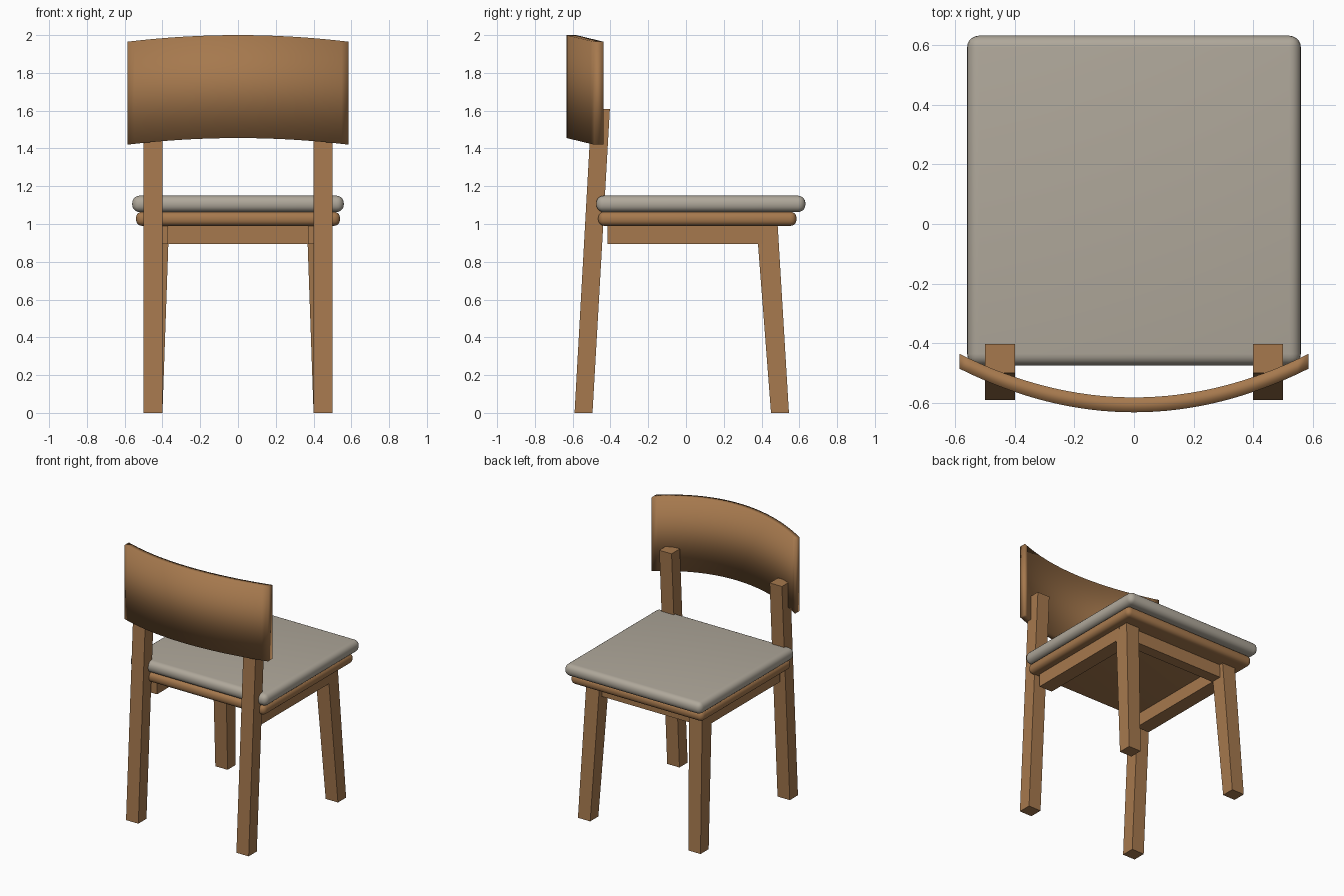
import bpy, bmesh

cube = bpy.data.objects.get("Cube")
if cube:
    bpy.data.objects.remove(cube, do_unlink=True)


def make_material(name, color):
    mat = bpy.data.materials.new(name)
    mat.use_nodes = True
    mat.diffuse_color = color
    mat.node_tree.nodes["Principled BSDF"].inputs["Base Color"].default_value = color
    return mat


WOOD = make_material("warm wood", (0.38, 0.19, 0.075, 1))
FABRIC = make_material("grey beige fabric", (0.43, 0.39, 0.325, 1))


def finish(name, bm, mat):
    bmesh.ops.recalc_face_normals(bm, faces=bm.faces)
    mesh = bpy.data.meshes.new(name)
    bm.to_mesh(mesh)
    bm.free()
    mesh.materials.append(mat)
    obj = bpy.data.objects.new(name, mesh)
    bpy.context.collection.objects.link(obj)
    return obj


def block(name, low, high, z0, z1, mat=WOOD):
    """Box lofted between two rectangles given as (x0, x1, y0, y1)."""
    bm = bmesh.new()
    bmesh.ops.create_cube(bm, size=1)
    for v in bm.verts:
        x0, x1, y0, y1 = high if v.co.z > 0 else low
        v.co = (x1 if v.co.x > 0 else x0, y1 if v.co.y > 0 else y0,
                z1 if v.co.z > 0 else z0)
    return finish(name, bm, mat)


def mirrored(rect, side):
    x0, x1, y0, y1 = rect
    return (x0, x1, y0, y1) if side > 0 else (-x1, -x0, y0, y1)


def rounded_slab(name, rect, z0, z1, radius, mat):
    obj = block(name, rect, rect, z0, z1, mat)
    bevel = obj.modifiers.new("rounding", "BEVEL")
    bevel.width = radius
    bevel.segments = 5
    bpy.ops.object.select_all(action="DESELECT")
    obj.select_set(True)
    bpy.context.view_layer.objects.active = obj
    bpy.ops.object.modifier_apply(modifier=bevel.name)
    bpy.ops.object.shade_smooth_by_angle()


# Legs and side rails
for side, label in ((1, "left"), (-1, "right")):
    block(label + "_backrest_leg", mirrored((0.40, 0.50, -0.59, -0.495), side),
          mirrored((0.40, 0.50, -0.50, -0.403), side), 0, 1.61)
    block(label + "_seat_leg", mirrored((0.40, 0.50, 0.45, 0.545), side),
          mirrored((0.365, 0.472, 0.373, 0.485), side), 0, 1.0)
    rail = mirrored((0.37, 0.475, -0.415, 0.41), side)
    block(label + "_side_rail", rail, rail, 0.895, 1.0)

# Cross rail between the seat legs
rail = (-0.40, 0.40, 0.375, 0.455)
block("cross_rail", rail, rail, 0.895, 1.0)

# Seat board and cushion
rounded_slab("seat_board", (-0.54, 0.54, -0.465, 0.585), 0.99, 1.065, 0.033, WOOD)
rounded_slab("seat_cushion", (-0.56, 0.56, -0.475, 0.632), 1.063, 1.15, 0.039, FABRIC)

# Curved backrest, bowed outwards and drooping slightly at the ends
bm = bmesh.new()
steps = 32
rings = []
for i in range(steps + 1):
    t = 2 * i / steps - 1
    y = -0.632 + 0.146 * t * t
    top = 2.0 - 0.035 * t * t
    rings.append([bm.verts.new((0.585 * t, y + dy, top - dz))
                  for dy, dz in ((0, 0), (0.05, 0), (0.05, 0.545), (0, 0.545))])
for a, b in zip(rings, rings[1:]):
    for k in range(4):
        bm.faces.new((a[k], a[(k + 1) % 4], b[(k + 1) % 4], b[k]))
bm.faces.new(rings[0])
bm.faces.new(rings[-1])
for face in bm.faces:
    face.smooth = len(face.verts) == 4 and abs(face.normal.x) < 0.99
backrest = finish("backrest", bm, WOOD)
